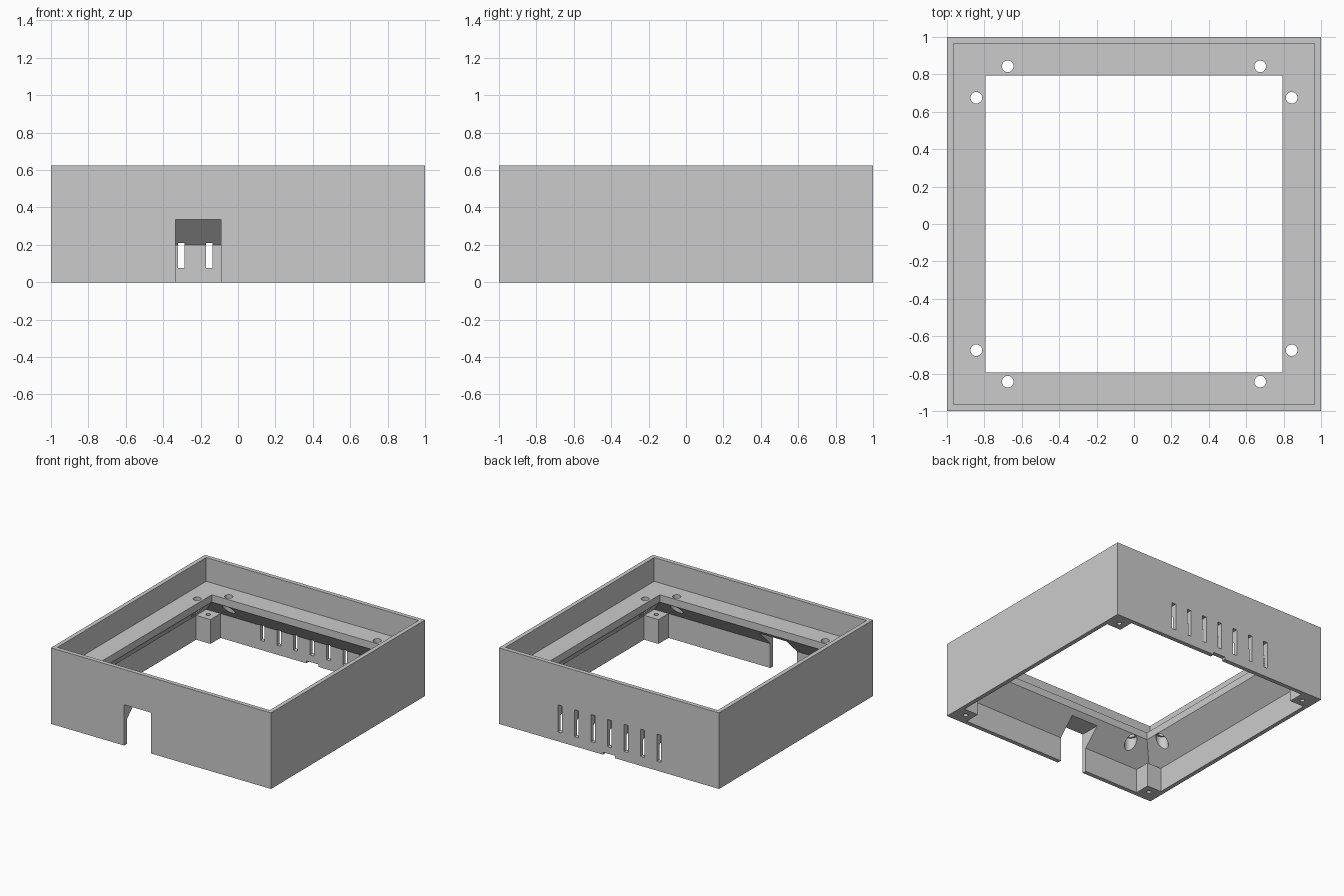
import bpy
import bmesh
import math
from mathutils import Matrix, Vector

cube = bpy.data.objects.get("Cube")
if cube:
    bpy.data.objects.remove(cube, do_unlink=True)

HEIGHT = 0.625
INNER = 0.965      # inside face of the walls
OPENING = 0.795    # edge of the ledge
SLOPE = 0.2        # height where the sloped support leaves the wall
LEDGE = 0.43

grey = bpy.data.materials.new("plain grey")
grey.use_nodes = True
colour = (0.6, 0.6, 0.6, 1)
grey.diffuse_color = colour
grey.node_tree.nodes["Principled BSDF"].inputs["Base Color"].default_value = colour


def make(name, bm):
    bmesh.ops.recalc_face_normals(bm, faces=bm.faces)
    mesh = bpy.data.meshes.new(name)
    bm.to_mesh(mesh)
    bm.free()
    mesh.materials.append(grey)
    ob = bpy.data.objects.new(name, mesh)
    bpy.context.collection.objects.link(ob)
    return ob


def box(name, low, high):
    low, high = Vector(low), Vector(high)
    bm = bmesh.new()
    bmesh.ops.create_cube(bm, size=1, matrix=Matrix.Translation((low + high) / 2)
                          @ Matrix.Diagonal((high - low).to_4d()))
    return make(name, bm)


def cylinder(name, x, y, z0, z1, radius):
    bm = bmesh.new()
    bmesh.ops.create_cone(bm, cap_ends=True, segments=32, radius1=radius, radius2=radius,
                          depth=z1 - z0, matrix=Matrix.Translation((x, y, (z0 + z1) / 2)))
    return make(name, bm)


def square_ring(name, profile):
    """Sweep a (distance, height) profile around a square."""
    bm = bmesh.new()
    corners = [(1, 1), (-1, 1), (-1, -1), (1, -1)]
    rings = [[bm.verts.new((sx * d, sy * d, z)) for d, z in profile] for sx, sy in corners]
    n = len(profile)
    for i in range(4):
        a, b = rings[i], rings[(i + 1) % 4]
        for j in range(n):
            k = (j + 1) % n
            bm.faces.new((a[j], a[k], b[k], b[j]))
    return make(name, bm)


def cut(target, cutter):
    mod = target.modifiers.new("cut", 'BOOLEAN')
    mod.operation = 'DIFFERENCE'
    mod.solver = 'EXACT'
    mod.object = cutter
    bpy.context.view_layer.update()
    graph = bpy.context.evaluated_depsgraph_get()
    mesh = bpy.data.meshes.new_from_object(target.evaluated_get(graph))
    target.modifiers.clear()
    target.data = mesh
    bpy.data.objects.remove(cutter, do_unlink=True)


# Walls, ledge and sloped support
frame = square_ring("frame", [
    (1, 0), (1, HEIGHT), (INNER, HEIGHT), (INNER, LEDGE), (OPENING, LEDGE),
    (OPENING, SLOPE + INNER - OPENING), (INNER, SLOPE), (INNER, 0)])

# Cable opening in the front wall
cut(frame, box("cable_cutter", (-0.335, -1.1, -0.1), (-0.09, -0.7, 0.335)))

# Vent slots in the back wall, blind where the support is thick
for i in range(-3, 4):
    x = 0.15 * i - 0.004
    cut(frame, box("vent_cutter", (x - 0.018, 0.955, 0.077), (x + 0.018, 1.1, 0.3)))

# Small pry notch under the back wall
cut(frame, box("notch_cutter", (-0.055, 0.9, -0.1), (0.055, 1.1, 0.02)))

# Screw holes through the ledge with counterbores below
for sx in (-1, 1):
    for sy in (-1, 1):
        for px, py in ((0.675, 0.843), (0.843, 0.675)):
            x, y = sx * px, sy * py
            cut(frame, cylinder("counterbore_cutter", x, y, 0.1, 0.385, 0.047))
            cut(frame, cylinder("screw_cutter", x, y, 0.3, 0.5, 0.031))

# Corner posts with pilot holes
posts = []
for side, sx in (("left", 1), ("right", -1)):
    for end, sy in (("front", -1), ("back", 1)):
        xs = sorted((sx * 0.835, sx * INNER))
        ys = sorted((sy * 0.835, sy * INNER))
        post = box(f"{end}_{side}_post", (xs[0], ys[0], 0), (xs[1], ys[1], SLOPE))
        cut(post, cylinder("pilot_cutter", sx * 0.9, sy * 0.9, -0.1, 0.3, 0.018))
        posts.append(post)

# Smooth the round holes, keep everything else crisp
bpy.ops.object.select_all(action='DESELECT')
for ob in [frame] + posts:
    ob.select_set(True)
bpy.context.view_layer.objects.active = frame
bpy.ops.object.shade_smooth_by_angle(angle=math.radians(30))
